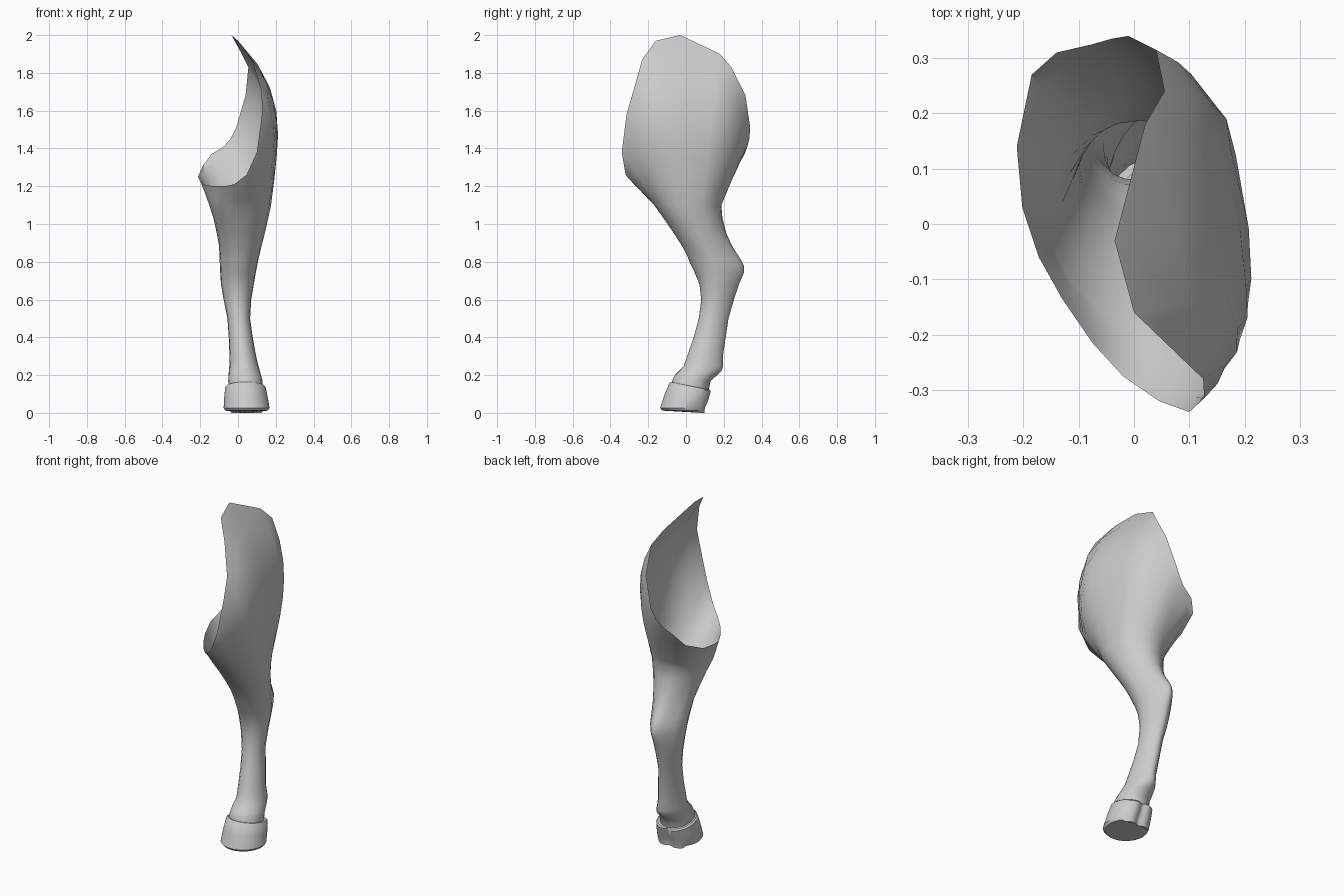
import bpy, bmesh
from math import cos, sin, radians, exp

if "Cube" in bpy.data.objects:
    bpy.data.objects.remove(bpy.data.objects["Cube"])


def loft(name, rings, cap_first=False):
    """Skin closed rings of equal length into one smooth open shell."""
    bm = bmesh.new()
    rows = [[bm.verts.new(p) for p in ring] for ring in rings]
    n = len(rows[0])
    for a, b in zip(rows, rows[1:]):
        for i in range(n):
            j = (i + 1) % n
            bm.faces.new((a[i], a[j], b[j], b[i]))
    if cap_first:
        cap = bm.faces.new(rows[0][::-1])
        bmesh.ops.triangulate(bm, faces=[cap])
    me = bpy.data.meshes.new(name)
    bm.to_mesh(me)
    bm.free()
    ob = bpy.data.objects.new(name, me)
    bpy.context.collection.objects.link(ob)
    bpy.ops.object.select_all(action='DESELECT')
    ob.select_set(True)
    bpy.context.view_layer.objects.active = ob
    bpy.ops.object.shade_smooth_by_angle(angle=radians(40))
    return ob


def section(angles, z, x0, x1, y0, y1, taper=0.0):
    """Egg-shaped ring that narrows toward the back by taper."""
    cx, cy, rx, ry = (x0 + x1) / 2, (y0 + y1) / 2, (x1 - x0) / 2, (y1 - y0) / 2
    return [(cx + rx * cos(a) * (1 - taper * max(0, sin(a))),
             cy + ry * sin(a), z) for a in angles]


# Open rim of the thigh: column angle, x, y, z
rim = [
    (-64, .10, -.34, 1.38), (-52, .127, -.315, 1.58), (-42, .125, -.28, 1.70),
    (-31, .075, -.232, 1.87), (-20, 0, -.16, 1.97), (0, -.035, -.03, 2.0),
    (25, .02, .18, 1.90), (40, .055, .24, 1.83), (58, .04, .315, 1.68),
    (75, -.01, .34, 1.51), (90, -.04, .335, 1.45), (104, -.075, .325, 1.41),
    (122, -.14, .31, 1.37), (140, -.185, .27, 1.31), (160, -.212, .14, 1.25),
    (180, -.202, .03, 1.23), (200, -.172, -.06, 1.205), (220, -.13, -.135, 1.20),
    (242, -.075, -.215, 1.20), (262, -.02, -.275, 1.21), (280, .045, -.32, 1.26),
]
cols = [radians(r[0]) for r in rim]

# Lower leg sections: z, x left, x right, y front, y back, back taper
leg = [
    (.12, -.05, .13, -.08, .12, 0), (.17, -.052, .13, -.075, .13, 0),
    (.20, -.05, .122, -.06, .165, .1), (.225, -.048, .115, -.035, .19, .2),
    (.25, -.046, .108, -.012, .197, .3), (.30, -.045, .096, .005, .195, .3),
    (.40, -.049, .078, .04, .21, .25), (.50, -.056, .064, .067, .225, .25),
    (.60, -.076, .070, .08, .254, .3), (.68, -.09, .084, .07, .28, .4),
    (.74, -.094, .094, .046, .306, .5), (.78, -.096, .102, .026, .306, .5),
    (.82, -.098, .110, .01, .285, .5), (.88, -.1, .124, -.02, .246, .4),
    (.95, -.112, .142, -.065, .214, .25), (1.03, -.13, .160, -.12, .193, .1),
    (1.10, -.152, .175, -.17, .187, 0),
]
rings = [section(cols, *s) for s in leg]

# Thigh: columns fan from the top section to the rim, bulging outward
base = rings[-1]
STEPS = 7
for k in range(1, STEPS + 1):
    t = k / STEPS
    swell = 4 * t * (1 - t) * (.6 + .8 * t)
    ring = []
    for (ax, ay, az), (_, rx, ry, rz) in zip(base, rim):
        gain = .17 - .2 * max(0, ry) - .35 * max(0, -ry - .16)
        ring.append((ax + (rx - ax) * t + gain * max(0, rz - 1.22) * swell,
                     ay + (ry - ay) * t, az + (rz - az) * t))
    rings.append(ring)
loft("hind_leg", rings)

# Hoof: flared wall, cleft heel, top edge sloping down to the back
hoof_angles = [radians(i * 7.5) for i in range(48)]
hoof = [
    (.012, -.068, .158, -.125, .108, 0), (.026, -.076, .167, -.137, .112, 0),
    (.08, -.073, .158, -.113, .128, -.15), (.135, -.068, .147, -.088, .142, -.2),
    (.142, -.06, .140, -.080, .136, -.2), (.142, -.035, .115, -.055, .105, -.2),
]
hoof_rings = []
for z, x0, x1, y0, y1, slope in hoof:
    cx, cy = (x0 + x1) / 2, (y0 + y1) / 2
    ring = []
    for a, (x, y, _) in zip(hoof_angles, section(hoof_angles, z, x0, x1, y0, y1)):
        f = 1 - .2 * exp(-((a - radians(90)) / radians(15)) ** 2)
        y = cy + (y - cy) * f
        heel = .012 if z < .02 and y > .07 else 0
        ring.append((cx + (x - cx) * f, y, z + slope * (y - cy) - heel))
    hoof_rings.append(ring)
loft("hoof", hoof_rings, cap_first=True)
